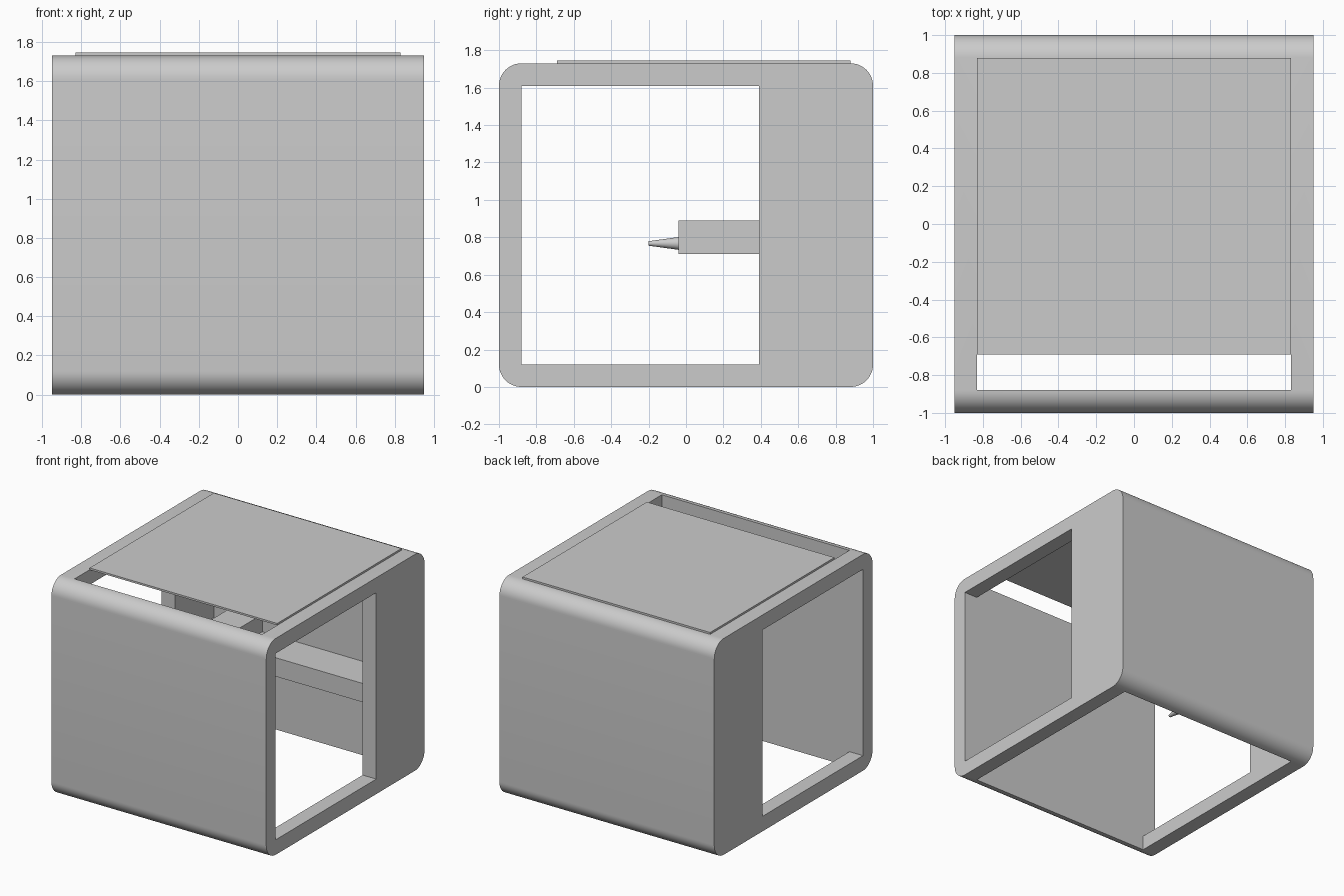
import bpy
import bmesh
from math import pi
from mathutils import Matrix, Vector

if "Cube" in bpy.data.objects:
    bpy.data.objects.remove(bpy.data.objects["Cube"], do_unlink=True)

grey = bpy.data.materials.new("plain grey")
grey.use_nodes = True
colour = (0.6, 0.6, 0.6, 1)
grey.diffuse_color = colour
grey.node_tree.nodes["Principled BSDF"].inputs["Base Color"].default_value = colour


def add_object(name, bm):
    bmesh.ops.recalc_face_normals(bm, faces=bm.faces)
    mesh = bpy.data.meshes.new(name)
    bm.to_mesh(mesh)
    bm.free()
    mesh.materials.append(grey)
    obj = bpy.data.objects.new(name, mesh)
    bpy.context.collection.objects.link(obj)
    return obj


def box(name, low, high, round_x=0):
    """Box between two corners; round_x rounds the edges that run along x."""
    low, high = Vector(low), Vector(high)
    bm = bmesh.new()
    bmesh.ops.create_cube(bm, size=1)
    size, centre = high - low, (low + high) / 2
    for v in bm.verts:
        v.co = centre + Vector(a * b for a, b in zip(v.co, size))
    if round_x:
        edges = [e for e in bm.edges
                 if abs(e.verts[0].co.x - e.verts[1].co.x) > 0.01]
        bmesh.ops.bevel(bm, geom=edges, offset=round_x, segments=12,
                        profile=0.5, affect='EDGES')
    return add_object(name, bm)


def smooth(obj):
    bpy.ops.object.select_all(action='DESELECT')
    obj.select_set(True)
    bpy.context.view_layer.objects.active = obj
    bpy.ops.object.shade_smooth_by_angle(angle=pi / 6)


W, D, H, T = 0.95, 1.0, 1.73, 0.12   # half width, half depth, height, wall
IN_X, IN_Y = W - T, D - T            # half sizes of the cavity

# Casing, open at top and bottom, with a window in each side
casing = box("casing", (-W, -D, 0), (W, D, H), T)
cutters = [
    box("cavity_cutter", (-IN_X, -IN_Y, -1), (IN_X, IN_Y, 3)),
    box("window_cutter", (-2, -IN_Y, T), (2, 0.39, H - T)),
]
for cutter in cutters:
    mod = casing.modifiers.new(cutter.name, 'BOOLEAN')
    mod.operation = 'DIFFERENCE'
    mod.solver = 'EXACT'
    mod.object = cutter
bpy.context.view_layer.update()
cut_mesh = bpy.data.meshes.new_from_object(
    casing.evaluated_get(bpy.context.evaluated_depsgraph_get()))
casing.modifiers.clear()
casing.data = cut_mesh
for cutter in cutters:
    bpy.data.objects.remove(cutter, do_unlink=True)
smooth(casing)

# Thin cover panel lying over most of the top opening
box("top_panel", (-IN_X, -0.69, H), (IN_X, IN_Y, H + 0.015))

# Cross bar along the back wall and the tool block beside it
box("cross_bar", (-IN_X, 0.57, 0.6), (IN_X, IN_Y, 0.75))
box("tool_block", (-0.65, -0.04, 0.71), (-0.4, IN_Y, 0.89))

# Tapered nozzle pointing forward
bm = bmesh.new()
bmesh.ops.create_cone(bm, cap_ends=True, segments=32, radius1=0.034,
                      radius2=0.012, depth=0.16)
bmesh.ops.transform(bm, verts=bm.verts, matrix=Matrix.Translation(
    (-0.525, -0.12, 0.767)) @ Matrix.Rotation(pi / 2, 4, 'X'))
smooth(add_object("nozzle", bm))
